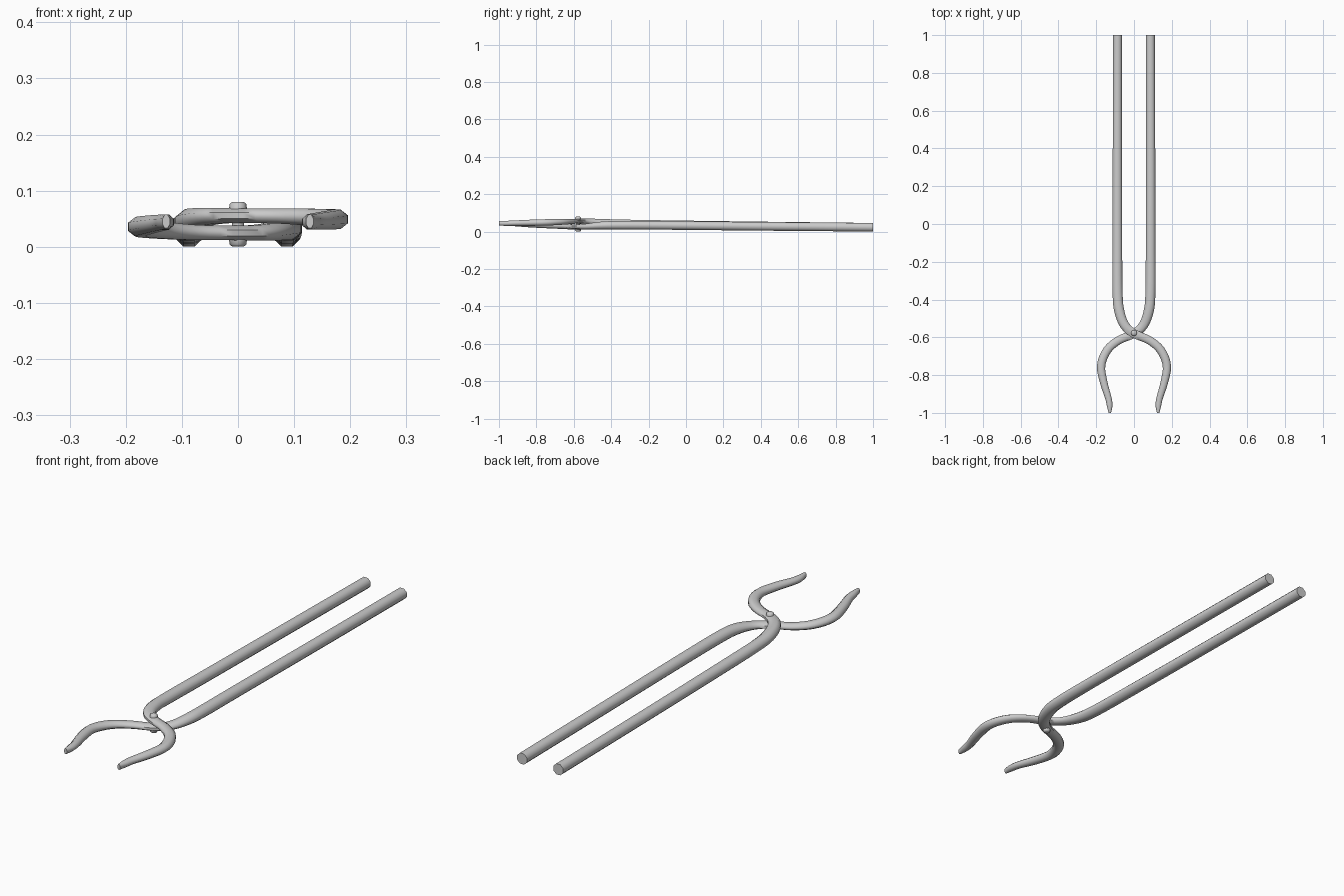
import bpy, bmesh, math
from mathutils import Vector

if "Cube" in bpy.data.objects:
    bpy.data.objects.remove(bpy.data.objects["Cube"])

# Stations along one arm: x, y, base z, z offset (upper/lower), width, height
ARM = [
    (-0.087, 1.00, 0.026, 0.000, 0.047, 0.046),
    (-0.088, 0.40, 0.032, 0.001, 0.049, 0.046),
    (-0.088, -0.10, 0.038, 0.002, 0.051, 0.046),
    (-0.087, -0.36, 0.041, 0.004, 0.053, 0.045),
    (-0.078, -0.46, 0.043, 0.008, 0.053, 0.040),
    (-0.050, -0.535, 0.043, 0.014, 0.050, 0.030),
    (0.000, -0.580, 0.043, 0.0155, 0.046, 0.026),
    (0.080, -0.615, 0.043, 0.0145, 0.044, 0.027),
    (0.142, -0.668, 0.044, 0.011, 0.045, 0.031),
    (0.174, -0.750, 0.045, 0.007, 0.044, 0.034),
    (0.160, -0.840, 0.046, 0.004, 0.040, 0.032),
    (0.136, -0.920, 0.047, 0.001, 0.034, 0.028),
    (0.129, -0.962, 0.047, 0.000, 0.030, 0.027),
    (0.128, -1.000, 0.048, 0.000, 0.013, 0.024),
]
SIDES, STEPS = 8, 4


def catmull(p0, p1, p2, p3, t):
    return [0.5 * (2*b + (c-a)*t + (2*a-5*b+4*c-d)*t*t + (3*b-a-3*c+d)*t**3)
            for a, b, c, d in zip(p0, p1, p2, p3)]


def finish(name, bm, angle):
    bmesh.ops.recalc_face_normals(bm, faces=bm.faces)
    mesh = bpy.data.meshes.new(name)
    bm.to_mesh(mesh)
    bm.free()
    ob = bpy.data.objects.new(name, mesh)
    bpy.context.collection.objects.link(ob)
    bpy.ops.object.select_all(action='DESELECT')
    ob.select_set(True)
    bpy.context.view_layer.objects.active = ob
    bpy.ops.object.shade_smooth_by_angle(angle=math.radians(angle))


def skin(bm, rings):
    loops = [[bm.verts.new(p) for p in ring] for ring in rings]
    for a, b in zip(loops, loops[1:]):
        for i in range(SIDES):
            j = (i + 1) % SIDES
            bm.faces.new((a[i], a[j], b[j], b[i]))
    bm.faces.new(loops[0])
    bm.faces.new(loops[-1])


def arm(name, side):
    pts = [(side*x, y, z + side*dz, w, h) for x, y, z, dz, w, h in ARM]
    n = len(pts)
    path = []
    for i in range(n - 1):
        q = (pts[max(i-1, 0)], pts[i], pts[i+1], pts[min(i+2, n-1)])
        path += [catmull(*q, k / STEPS) for k in range(STEPS)]
    path.append(pts[-1])
    rings = []
    for i, (x, y, z, w, h) in enumerate(path):
        a, b = path[max(i-1, 0)], path[min(i+1, len(path)-1)]
        tangent = Vector((b[0]-a[0], b[1]-a[1], 0)).normalized()
        if i in (0, len(path) - 1):
            tangent = Vector((0, -1, 0))  # square-cut ends
        across = Vector((-tangent.y, tangent.x, 0))
        ring = []
        for k in range(SIDES):
            t = 2 * math.pi * (k + 0.5) / SIDES
            r = 0.5 / math.cos(math.pi / SIDES)
            ring.append(Vector((x, y, z)) + across * (w * r * math.cos(t))
                        + Vector((0, 0, h * r * math.sin(t))))
        rings.append(ring)
    bm = bmesh.new()
    skin(bm, rings)
    finish(name, bm, 60)


# Two crossing arms, one over the other
arm("upper_arm", 1)
arm("lower_arm", -1)

# Pivot rivet with a head on both sides
profile = [(0.010, 0.003), (0.015, 0.007), (0.016, 0.016), (0.011, 0.018),
           (0.011, 0.068), (0.016, 0.070), (0.015, 0.079), (0.010, 0.083)]
bm = bmesh.new()
skin(bm, [[Vector((r * math.cos(2*math.pi*k/SIDES), -0.577 + r * math.sin(2*math.pi*k/SIDES), z))
           for k in range(SIDES)] for r, z in profile])
finish("pivot_rivet", bm, 50)

# Rest the handle ends on the ground
low = min((o.matrix_world @ v.co).z for o in bpy.data.objects for v in o.data.vertices)
for o in bpy.data.objects:
    for v in o.data.vertices:
        v.co.z -= low
